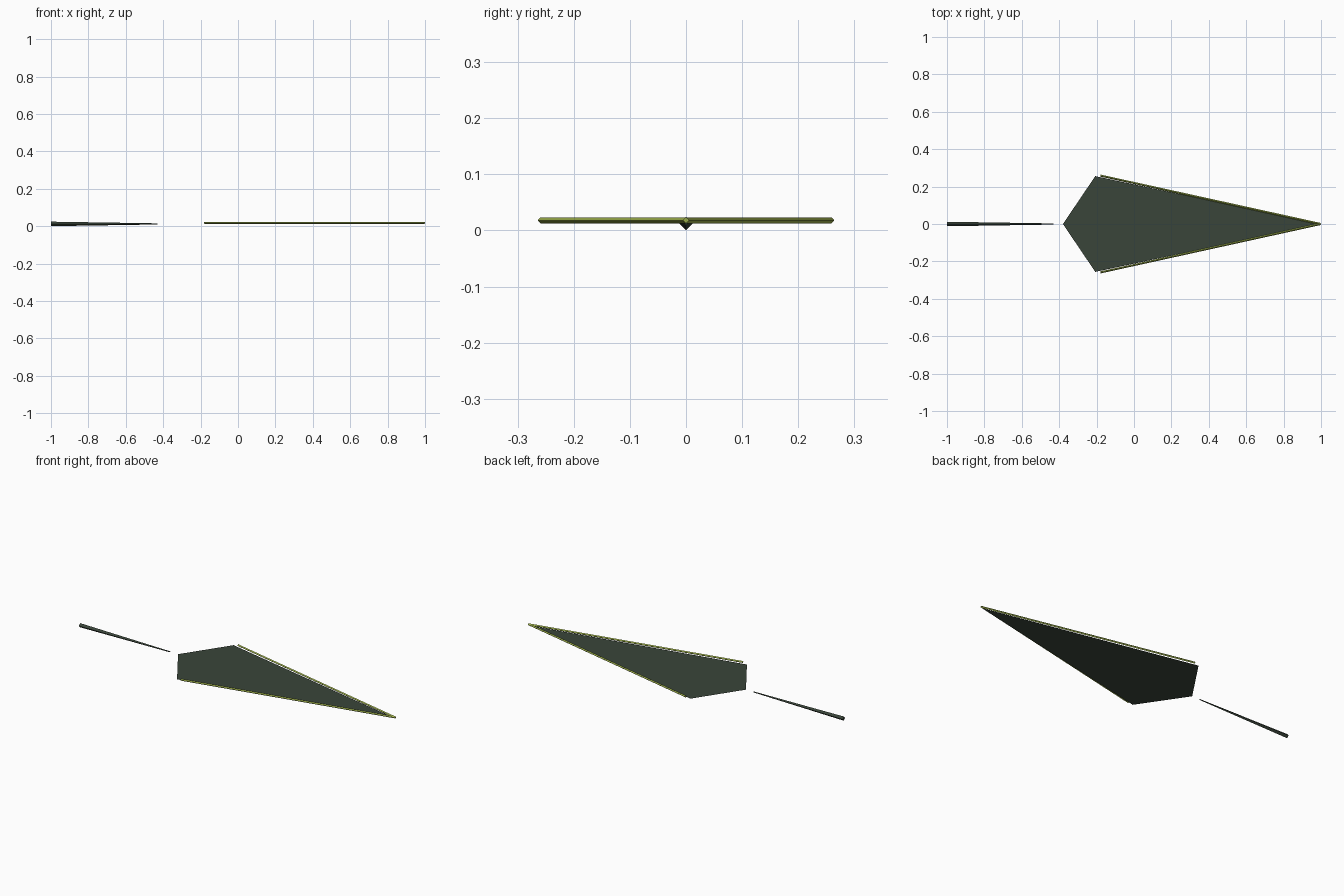
import bpy
import bmesh
from mathutils import Vector

if "Cube" in bpy.data.objects:
    bpy.data.objects.remove(bpy.data.objects["Cube"])


def material(name, rgb):
    m = bpy.data.materials.new(name)
    m.diffuse_color = (*rgb, 1)
    m.use_nodes = True
    m.node_tree.nodes["Principled BSDF"].inputs["Base Color"].default_value = m.diffuse_color
    return m


dark_green = material("dark green", (0.042, 0.060, 0.042))
olive = material("olive", (0.36, 0.46, 0.075))


def add_object(name, bm, mat):
    mesh = bpy.data.meshes.new(name)
    bm.normal_update()
    bm.to_mesh(mesh)
    bm.free()
    mesh.materials.append(mat)
    obj = bpy.data.objects.new(name, mesh)
    bpy.context.collection.objects.link(obj)
    return obj


def diamond_rod(name, start, end, r_start, r_end, mat):
    """Four-sided rod with its edges at the top, bottom and sides."""
    start, end = Vector(start), Vector(end)
    up = Vector((0, 0, 1))
    side = up.cross(end - start).normalized()
    dirs = (side, up, -side, -up)
    bm = bmesh.new()
    a = [bm.verts.new(start + d * r_start) for d in dirs]
    b = [bm.verts.new(end + d * r_end) for d in dirs]
    bm.faces.new(a[::-1])
    bm.faces.new(b)
    for i in range(4):
        j = (i + 1) % 4
        bm.faces.new((a[i], a[j], b[j], b[i]))
    return add_object(name, bm, mat)


# Thin kite-shaped sail
Z = 0.012
bm = bmesh.new()
outline = [(-0.38, 0), (-0.207, -0.256), (0.995, 0), (-0.207, 0.256)]
bm.faces.new([bm.verts.new((x, y, Z)) for x, y in outline])
add_object("sail", bm, dark_green)

# Spars lying along the two long edges
for label, s in (("left", 1), ("right", -1)):
    diamond_rod(f"{label}_spar", (-0.18, s * 0.259, 0.018), (0.998, 0, 0.018),
                0.0055, 0.0055, olive)

# Tapered tail behind the sail
diamond_rod("tail", (-1, 0, Z), (-0.43, 0, Z), 0.012, 0.003, dark_green)
